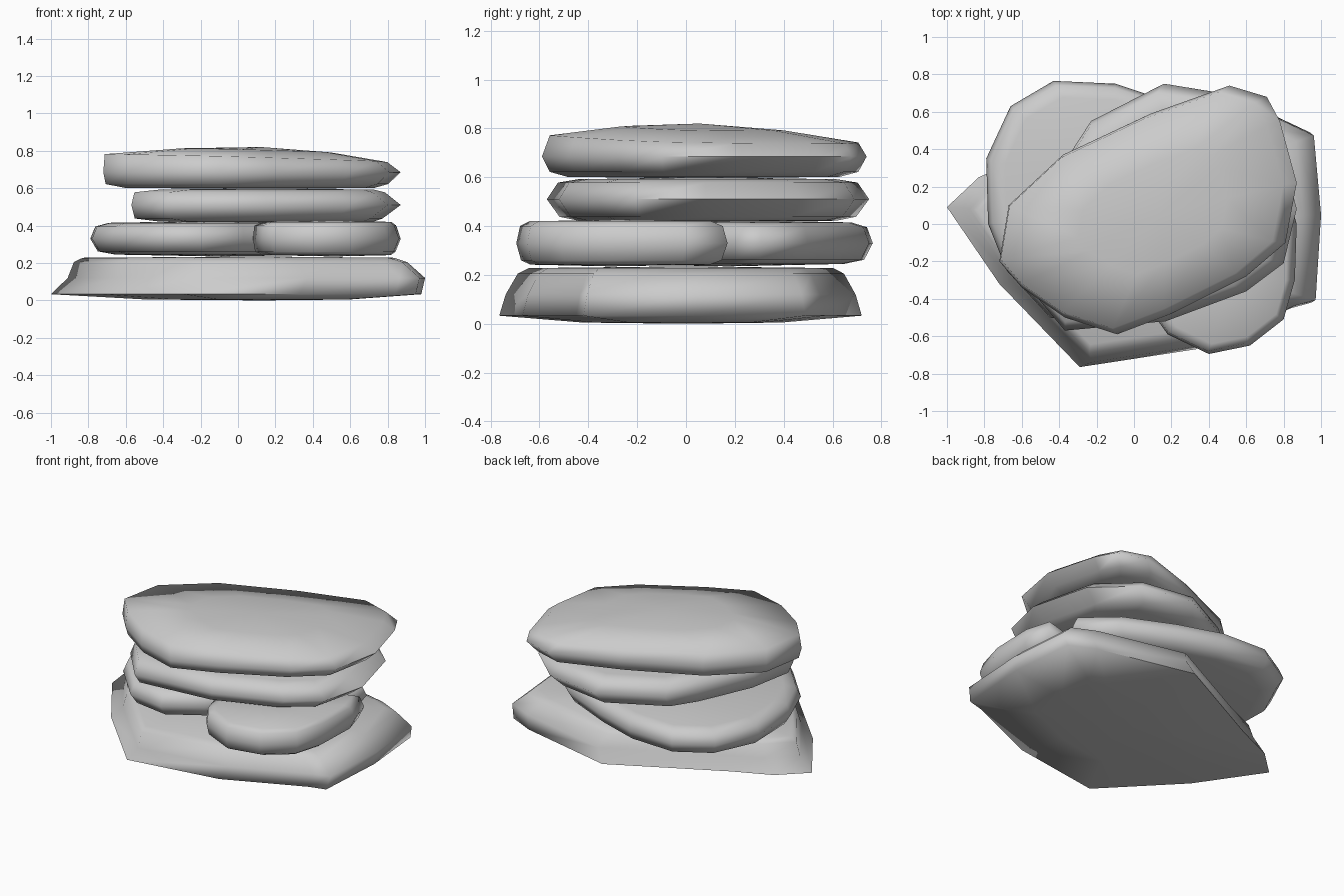
import bpy, bmesh

if "Cube" in bpy.data.objects:
    bpy.data.objects.remove(bpy.data.objects["Cube"])


def slab(name, outline, rings, z_bottom, z_top, tilt=(0, 0)):
    """Loft a worn stone: rings are (z, scale about the middle, x shift), closed by low domes."""
    n = len(outline)
    cx = sum(p[0] for p in outline) / n
    cy = sum(p[1] for p in outline) / n
    bm = bmesh.new()
    loops = []
    for z, s, shift in rings:
        loop = []
        for x, y in outline:
            px, py = cx + (x - cx) * s + shift, cy + (y - cy) * s
            lean = tilt[0] * px + tilt[1] * py if z > (z_bottom + z_top) * 0.52 else 0
            loop.append(bm.verts.new((px, py, z + lean)))
        loops.append(loop)
    low = bm.verts.new((cx, cy, z_bottom))
    high = bm.verts.new((cx, cy, z_top))
    for i in range(n):
        j = (i + 1) % n
        for a, b in zip(loops, loops[1:]):
            bm.faces.new((a[i], a[j], b[j], b[i]))
        bm.faces.new((low, loops[0][j], loops[0][i]))
        bm.faces.new((high, loops[-1][i], loops[-1][j]))
    bmesh.ops.recalc_face_normals(bm, faces=bm.faces)
    mesh = bpy.data.meshes.new(name)
    bm.to_mesh(mesh)
    bm.free()
    ob = bpy.data.objects.new(name, mesh)
    bpy.context.collection.objects.link(ob)
    bpy.ops.object.select_all(action='DESELECT')
    ob.select_set(True)
    bpy.context.view_layer.objects.active = ob
    bpy.ops.object.shade_smooth_by_angle(angle=1.6)
    return ob


# Wide base stone, flaring out towards the ground on the left, steeper on the right
slab("base_stone",
     [(-1, .09), (-.72, -.32), (-.29, -.765), (.33, -.67), (.84, -.45), (.95, -.42),
      (.98, .05), (.94, .49), (.77, .57), (.12, .72), (-.58, .36), (-.83, .25)],
     [(.005, .55, 0), (.033, 1, 0), (.12, .965, .05), (.205, .9, .01), (.228, .84, -.01)], 0, .235)

# Second layer: a broad stone at the back left and a smaller one at the front right
slab("second_left_stone",
     [(-.79, .35), (-.78, 0), (-.68, -.25), (-.45, -.5), (-.2, -.54), (.03, -.4),
      (.3, 0), (.68, .2), (.74, .31), (.53, .5), (.2, .65), (-.1, .75), (-.43, .765), (-.66, .63)],
     [(.245, .8, 0), (.262, .94, 0), (.33, 1, 0), (.395, .96, 0), (.415, .85, 0)], .235, .425)
slab("second_right_stone",
     [(.08, -.35), (.13, -.52), (.18, -.59), (.4, -.695), (.62, -.65), (.8, -.51),
      (.86, -.3), (.87, 0), (.82, .17), (.6, .11), (.3, -.08)],
     [(.242, .85, 0), (.26, .95, -.01), (.33, 1, 0), (.4, .96, -.01), (.42, .86, 0)], .235, .425)

# Third layer
slab("third_stone",
     [(-.57, -.33), (-.37, -.57), (.17, -.52), (.6, -.36), (.8, -.21), (.87, .08),
      (.77, .47), (.53, .69), (.16, .75), (-.23, .55), (-.34, .38), (-.51, 0)],
     [(.422, .8, 0), (.438, .92, -.04), (.51, 1, 0), (.578, .93, -.035), (.592, .8, 0)], .415, .6)

# Top stone, domed and sinking slightly to the right
slab("top_stone",
     [(-.72, -.2), (-.6, -.34), (-.37, -.5), (-.09, -.59), (.2, -.48), (.6, -.28),
      (.81, -.1), (.87, .22), (.78, .55), (.71, .68), (.51, .74), (.09, .59),
      (-.38, .37), (-.67, .1)],
     [(.602, .84, -.02), (.622, .95, -.03), (.685, 1, 0), (.762, .95, -.035), (.805, .5, 0)],
     .595, .82, (-.025, -.012))
